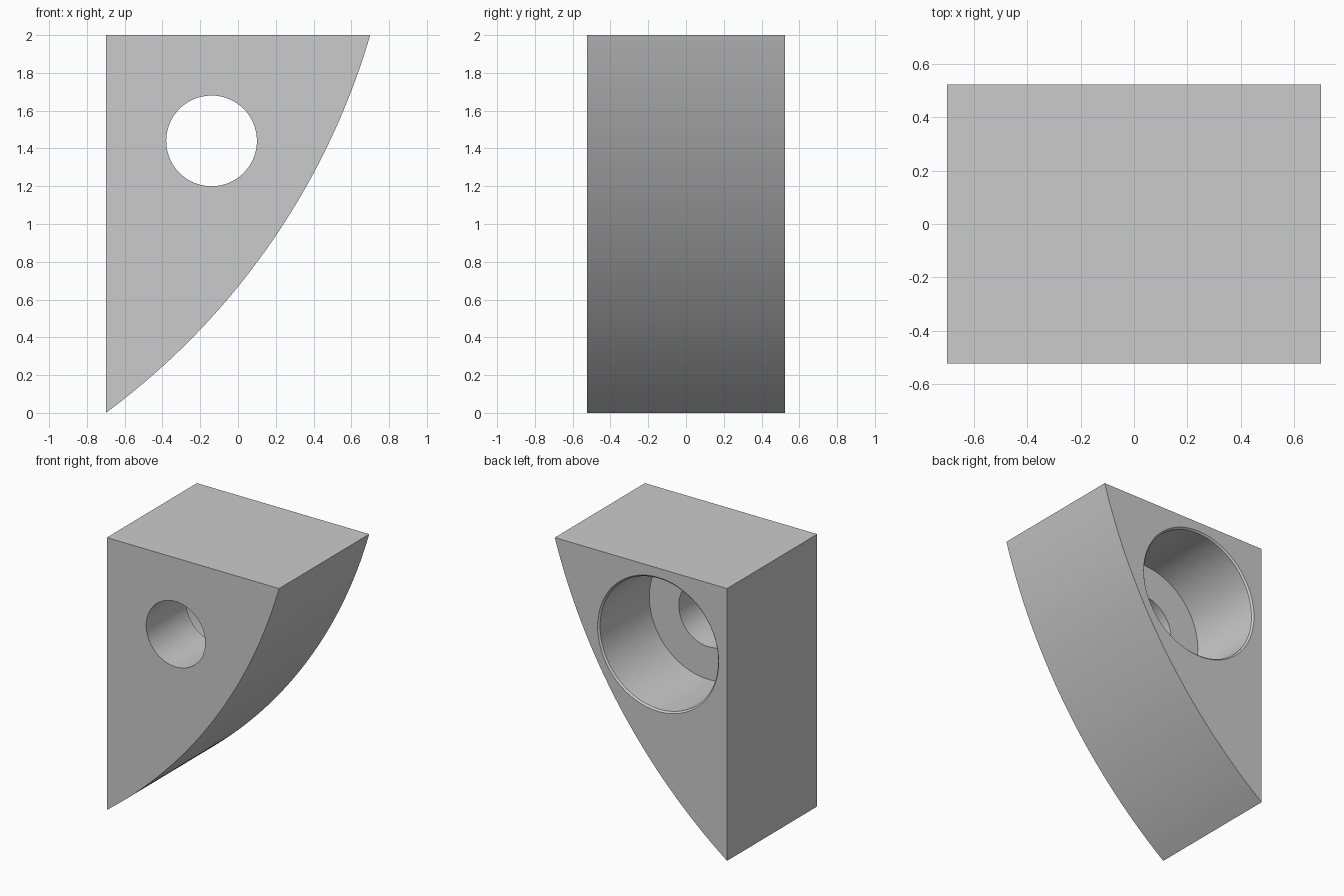
import bpy, bmesh, math
from mathutils import Matrix, Vector

cube = bpy.data.objects.get("Cube")
if cube:
    bpy.data.objects.remove(cube, do_unlink=True)

HALF_W, HALF_D, HEIGHT = 0.7, 0.523, 2.0
ARC_BULGE, ARC_STEPS = 0.2, 64
HOLE_X, HOLE_Z = -0.14, 1.44
HOLE_R, BORE_R, CHAMFER = 0.24, 0.48, 0.012
BORE_FLOOR = -0.06
SIDES = 96


def make_object(name, bm):
    bmesh.ops.recalc_face_normals(bm, faces=bm.faces)
    mesh = bpy.data.meshes.new(name)
    bm.to_mesh(mesh)
    bm.free()
    obj = bpy.data.objects.new(name, mesh)
    bpy.context.collection.objects.link(obj)
    return obj


def arc(start, end, bulge, steps):
    """Points of a circular arc that bulges to the right of its chord."""
    chord = end - start
    half = chord.length / 2
    radius = (half ** 2 + bulge ** 2) / (2 * bulge)
    normal = Vector((chord.y, -chord.x)).normalized()
    centre = (start + end) / 2 - normal * (radius - bulge)
    mid = math.atan2(normal.y, normal.x)
    sweep = math.asin(half / radius)
    angles = [mid + sweep * (2 * i / steps - 1) for i in range(steps + 1)]
    return [centre + radius * Vector((math.cos(a), math.sin(a))) for a in angles]


# Wedge block: straight top and side, curved underside
profile = arc(Vector((-HALF_W, 0)), Vector((HALF_W, HEIGHT)), ARC_BULGE, ARC_STEPS)
profile.append(Vector((-HALF_W, HEIGHT)))
bm = bmesh.new()
face = bm.faces.new([bm.verts.new((p.x, -HALF_D, p.y)) for p in profile])
sweep = bmesh.ops.extrude_face_region(bm, geom=[face])
moved = [v for v in sweep["geom"] if isinstance(v, bmesh.types.BMVert)]
bmesh.ops.translate(bm, verts=moved, vec=(0, 2 * HALF_D, 0))
block = make_object("curved_block", bm)

# Stepped cutter: through hole, wide bore from the back, chamfered rim
over = 0.1
steps = [(0, -HALF_D - over), (HOLE_R, -HALF_D - over), (HOLE_R, BORE_FLOOR),
         (BORE_R, BORE_FLOOR), (BORE_R, HALF_D - CHAMFER),
         (BORE_R + CHAMFER, HALF_D), (BORE_R + CHAMFER, HALF_D + over),
         (0, HALF_D + over)]
bm = bmesh.new()
verts = [bm.verts.new((r, y, 0)) for r, y in steps]
edges = [bm.edges.new(pair) for pair in zip(verts, verts[1:])]
bmesh.ops.spin(bm, geom=verts + edges, cent=(0, 0, 0), axis=(0, 1, 0),
               angle=math.tau, steps=SIDES, use_duplicate=False)
bmesh.ops.remove_doubles(bm, verts=bm.verts, dist=0.0001)
bm.transform(Matrix.Translation((HOLE_X, 0, HOLE_Z)))
cutter = make_object("bore_cutter", bm)
cutter.hide_render = True

# Cut the bore
cut = block.modifiers.new("bore", 'BOOLEAN')
cut.operation = 'DIFFERENCE'
cut.solver = 'EXACT'
cut.object = cutter
bpy.ops.object.select_all(action='DESELECT')
block.select_set(True)
bpy.context.view_layer.objects.active = block
bpy.ops.object.modifier_apply(modifier=cut.name)
bpy.data.objects.remove(cutter, do_unlink=True)

# Plain grey finish
grey = bpy.data.materials.new("plain_grey")
colour = (0.6, 0.6, 0.6, 1)
grey.diffuse_color = colour
grey.use_nodes = True
grey.node_tree.nodes["Principled BSDF"].inputs["Base Color"].default_value = colour
block.data.materials.clear()
block.data.materials.append(grey)
bpy.ops.object.shade_smooth_by_angle(angle=math.radians(30))
